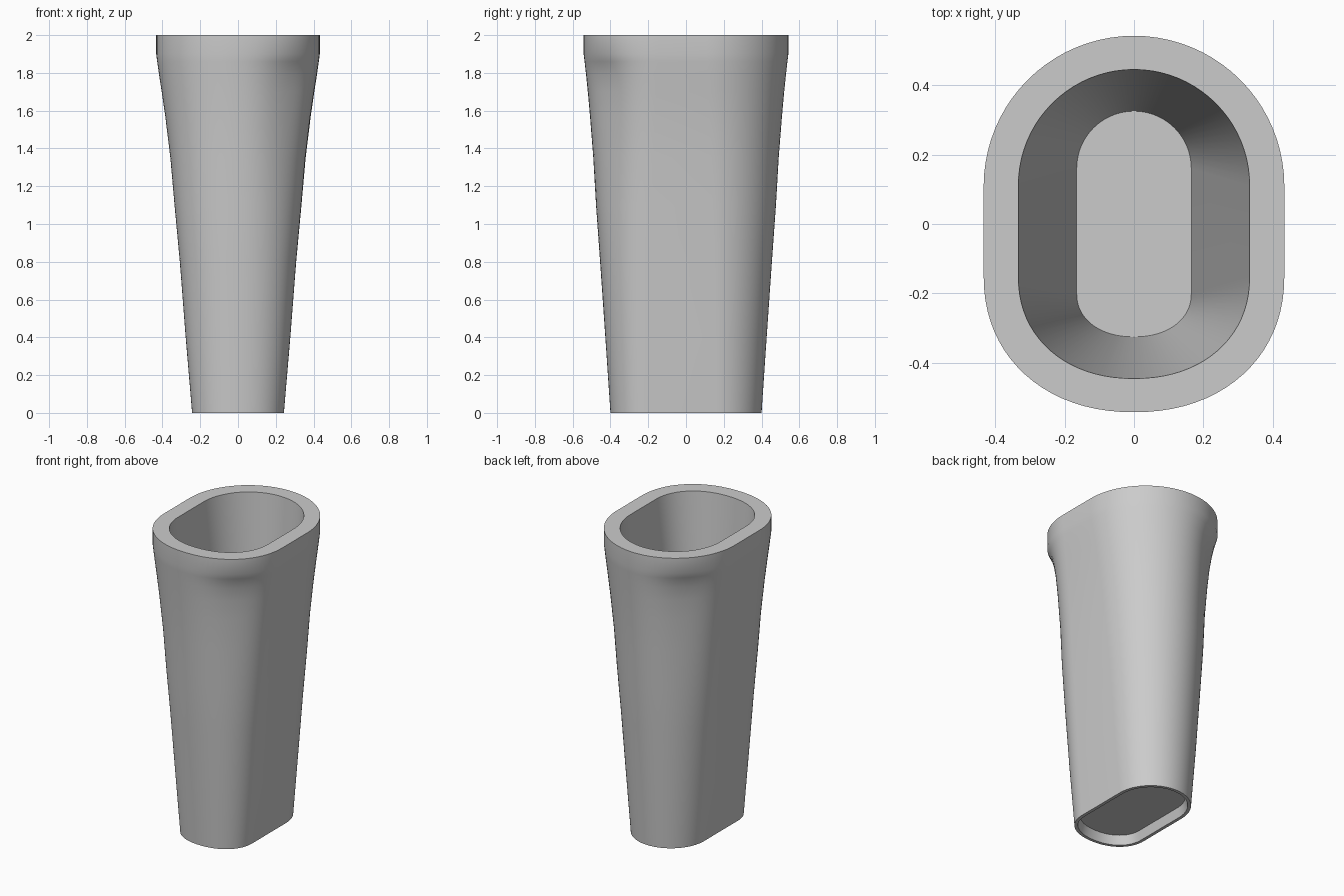
import bpy, bmesh
from math import sin, cos, pi, exp, atan2

old = bpy.data.objects.get("Cube")
if old:
    bpy.data.objects.remove(old, do_unlink=True)

ARC = 20  # steps per rounded quarter


def section(hx, hy, z, dent=0.0):
    """Rounded oblong: round back, slightly flatter front, two squeezed corners."""
    back = hy - hx
    front = back + 0.04
    pts = []
    for q in range(4):
        for i in range(ARC + 1):
            if i == ARC and q in (0, 2):
                continue  # shared crown point
            a = (q + i / ARC) * pi / 2
            c, s = cos(a), sin(a)
            if q < 2:
                x, y = hx * c, back + (hy - back) * s
            else:
                x = hx * abs(c) ** 0.93 * (1 if c > 0 else -1)
                y = -front - (hy - front) * abs(s) ** 0.93
            # squeeze the front +x corner and the back -x corner
            off = (atan2(y, x) + 0.98 + pi / 2) % pi - pi / 2
            k = 1 - dent * exp(-(off / 0.36) ** 2)
            pts.append((x * k, y * k, z))
    return pts


# Half width, half depth, height, corner squeeze
outer = [
    (0.243, 0.400, 0.00, 0.0), (0.277, 0.427, 0.40, 0.0),
    (0.308, 0.455, 0.80, 0.008), (0.336, 0.477, 1.10, 0.022),
    (0.358, 0.492, 1.35, 0.04), (0.385, 0.510, 1.57, 0.055),
    (0.404, 0.522, 1.70, 0.062), (0.418, 0.531, 1.79, 0.055),
    (0.428, 0.538, 1.86, 0.03), (0.433, 0.542, 1.90, 0.0),
    (0.433, 0.542, 2.00, 0.0),
]
cavity = [(0.333, 0.445, 2.00, 0.0), (0.165, 0.325, 0.25, 0.0)]
foot_recess = [(0.207, 0.365, 0.06, 0.0), (0.222, 0.380, 0.00, 0.0)]

# Closed shell: recess ceiling, foot rim, outer wall, top rim, cavity floor
bm = bmesh.new()
loops = []
for hx, hy, z, dent in foot_recess + outer + cavity:
    loops.append([bm.verts.new(p) for p in section(hx, hy, z, dent)])
for low, high in zip(loops, loops[1:]):
    n = len(low)
    for i in range(n):
        j = (i + 1) % n
        bm.faces.new((low[i], low[j], high[j], high[i]))
bm.faces.new(loops[0][::-1])
bm.faces.new(loops[-1])
bmesh.ops.recalc_face_normals(bm, faces=bm.faces)

mesh = bpy.data.meshes.new("tapered_sleeve")
bm.to_mesh(mesh)
bm.free()
sleeve = bpy.data.objects.new("tapered_sleeve", mesh)
bpy.context.collection.objects.link(sleeve)

# Plain grey finish
grey = bpy.data.materials.new("light_grey")
grey.use_nodes = True
colour = (0.6, 0.6, 0.6, 1)
grey.diffuse_color = colour
grey.node_tree.nodes["Principled BSDF"].inputs["Base Color"].default_value = colour
mesh.materials.append(grey)

bpy.context.view_layer.objects.active = sleeve
sleeve.select_set(True)
bpy.ops.object.shade_smooth_by_angle(angle=0.6)
